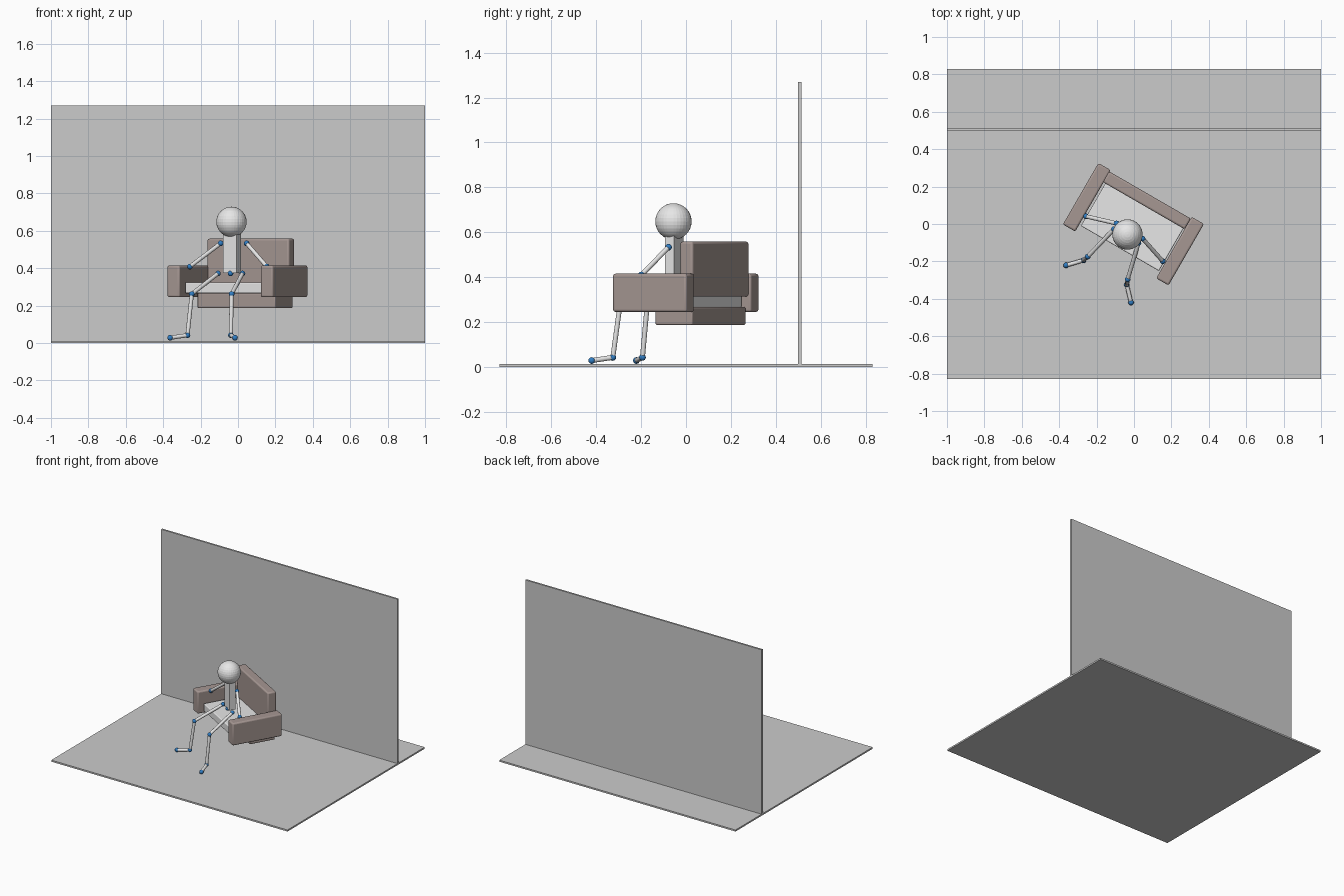
import bpy, math
from mathutils import Vector, Matrix

if "Cube" in bpy.data.objects:
    bpy.data.objects.remove(bpy.data.objects["Cube"])

TURN = Matrix.Rotation(math.radians(-30), 4, 'Z')   # the seat is turned in the room


def material(name, rgb):
    m = bpy.data.materials.new(name)
    m.diffuse_color = (*rgb, 1)
    m.use_nodes = True
    m.node_tree.nodes["Principled BSDF"].inputs["Base Color"].default_value = m.diffuse_color
    return m


GREY = material("room grey", (0.60, 0.60, 0.60))
WHITE = material("pale grey", (0.80, 0.80, 0.80))
BROWN = material("taupe fabric", (0.38, 0.31, 0.29))
BLUE = material("joint blue", (0.03, 0.21, 0.56))


def finish(name, mat):
    ob = bpy.context.object
    ob.name = name
    ob.data.materials.append(mat)
    return ob


def box(name, lo, hi, mat, bevel=0, turned=False):
    lo, hi = Vector(lo), Vector(hi)
    bpy.ops.mesh.primitive_cube_add(size=1)
    ob = finish(name, mat)
    ob.data.transform(Matrix.Translation((lo + hi) / 2) @ Matrix.Diagonal((*(hi - lo), 1)))
    if turned:
        ob.matrix_world = TURN
    if bevel:
        mod = ob.modifiers.new("rounded edges", 'BEVEL')
        mod.width, mod.segments = bevel, 3
        bpy.ops.object.shade_smooth_by_angle(angle=math.radians(35))
    return ob


def joint(name, p):
    bpy.ops.mesh.primitive_uv_sphere_add(segments=16, ring_count=8, radius=0.015, location=p)
    bpy.ops.object.shade_smooth()
    finish(name, BLUE)


def limb(name, a, b, r=0.011):
    a, b = Vector(a), Vector(b)
    bpy.ops.mesh.primitive_cylinder_add(vertices=16, radius=r, depth=(b - a).length,
                                        location=(a + b) / 2)
    bpy.context.object.rotation_euler = (b - a).to_track_quat('Z', 'Y').to_euler()
    bpy.ops.object.shade_smooth_by_angle(angle=math.radians(40))
    finish(name, WHITE)


def chain(side, names, points):
    # joints at every point, limbs between neighbours
    for n, p in zip(names[0], points):
        joint(side + "_" + n, p)
    for n, a, b in zip(names[1], points, points[1:]):
        limb(side + "_" + n, a, b)


# room
box("floor", (-1, -0.83, 0), (1, 0.83, 0.012), GREY)
box("wall", (-1, 0.5, 0.012), (1, 0.514, 1.27), GREY)

# armchair
box("left_armrest", (-0.328, -0.192, 0.245), (-0.252, 0.187, 0.415), BROWN, 0.01, True)
box("right_armrest", (0.248, -0.192, 0.245), (0.324, 0.187, 0.415), BROWN, 0.01, True)
box("backrest", (-0.256, 0.111, 0.313), (0.249, 0.177, 0.558), BROWN, 0.01, True)
box("base", (-0.24, -0.02, 0.187), (0.24, 0.17, 0.266), BROWN, 0.006, True)
box("seat_cushion", (-0.241, -0.151, 0.266), (0.241, 0.15, 0.324), WHITE, 0.006, True)

# seated figure
torso = box("torso", (-0.0425, -0.0225, 0.375), (0.0425, 0.0225, 0.585), WHITE, 0, True)
torso.location = (-0.033, -0.052, 0)
bpy.ops.mesh.primitive_uv_sphere_add(segments=32, ring_count=16, radius=0.081,
                                     location=(-0.035, -0.056, 0.648))
finish("head", WHITE)
joint("pelvis_joint", (-0.04, -0.067, 0.372))

ARM = (("shoulder", "hand"), ("arm",))
LEG = (("hip", "knee", "ankle", "toe"), ("thigh", "shin", "foot"))
chain("left", ARM, [(-0.093, 0.003, 0.533), (-0.257, 0.041, 0.409)])
chain("right", ARM, [(0.046, -0.078, 0.533), (0.154, -0.199, 0.409)])
chain("left", LEG, [(-0.107, -0.027, 0.372), (-0.247, -0.174, 0.262),
                    (-0.270, -0.194, 0.042), (-0.363, -0.221, 0.028)])
chain("right", LEG, [(0.024, -0.102, 0.372), (-0.034, -0.296, 0.262),
                     (-0.038, -0.326, 0.042), (-0.016, -0.420, 0.028)])
